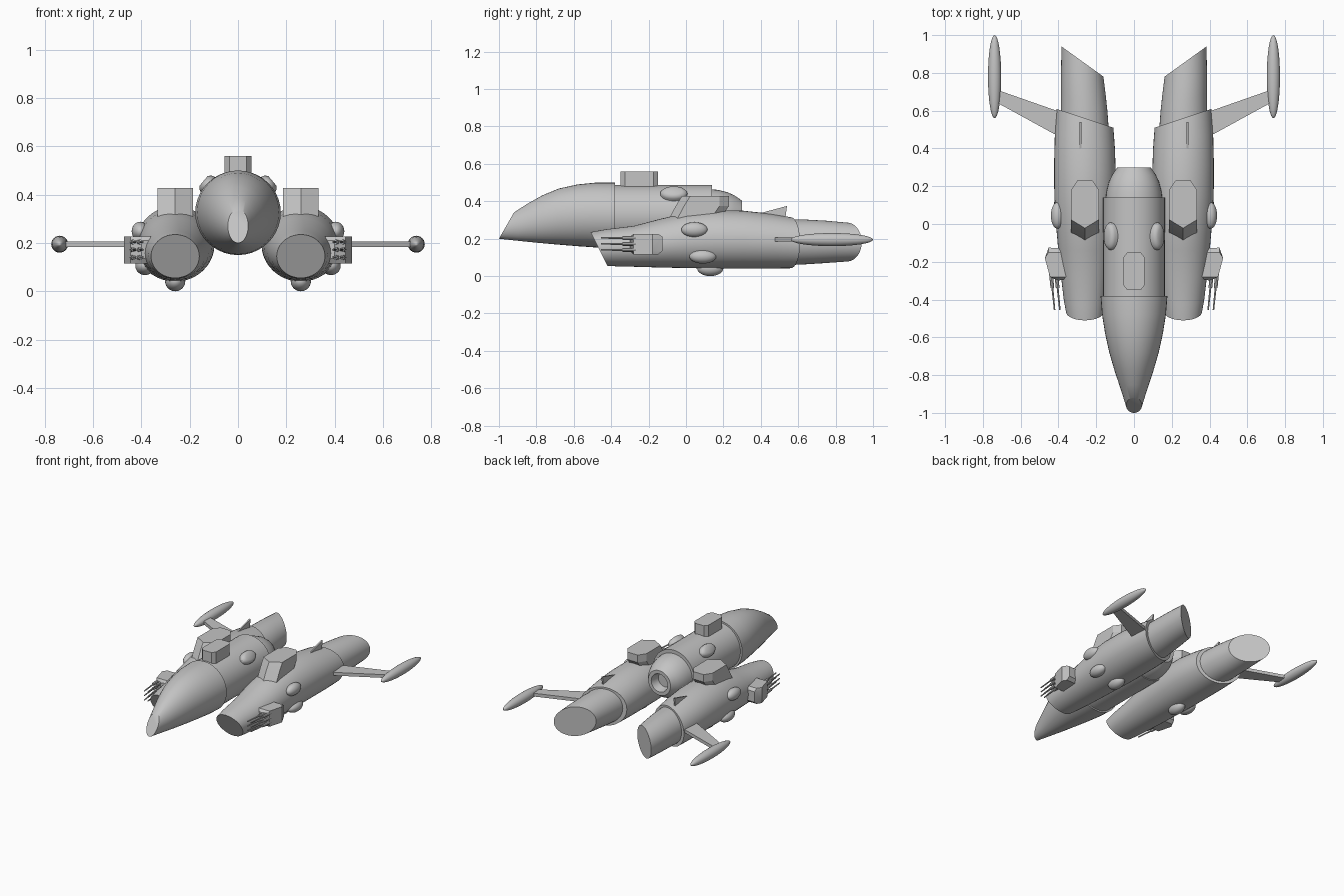
import bpy, bmesh, math
from mathutils import Vector, Matrix

old = bpy.data.objects.get("Cube")
if old:
    bpy.data.objects.remove(old)

GREY = (0.55, 0.55, 0.55, 1)
hull = bpy.data.materials.new("hull_grey")
hull.use_nodes = True
hull.diffuse_color = GREY
hull.node_tree.nodes["Principled BSDF"].inputs["Base Color"].default_value = GREY


def finish(name, bm, mirror=False, angle=35):
    """Turn a bmesh into a shaded object, optionally mirrored across x."""
    bmesh.ops.recalc_face_normals(bm, faces=bm.faces)
    mesh = bpy.data.meshes.new(name)
    bm.to_mesh(mesh)
    bm.free()
    mesh.materials.append(hull)
    ob = bpy.data.objects.new(name, mesh)
    bpy.context.collection.objects.link(ob)
    bpy.ops.object.select_all(action='DESELECT')
    ob.select_set(True)
    bpy.context.view_layer.objects.active = ob
    bpy.ops.object.shade_smooth_by_angle(angle=math.radians(angle))
    if mirror:
        ob.modifiers.new("Mirror", 'MIRROR').use_mirror_merge = False
    return ob


def add_loft(bm, rings):
    """Skin a list of equal point rings and cap both ends."""
    loops = [[bm.verts.new(p) for p in r] for r in rings]
    n = len(loops[0])
    for a, b in zip(loops, loops[1:]):
        for i in range(n):
            j = (i + 1) % n
            bm.faces.new((a[i], a[j], b[j], b[i]))
    bm.faces.new(loops[0])
    bm.faces.new(loops[-1])


def loft(name, rings, mirror=False, angle=35):
    bm = bmesh.new()
    add_loft(bm, rings)
    return finish(name, bm, mirror, angle)


def oval(y, cx, z0, z1, rx, lean_x=0, lean_z=0, n=40):
    """Elliptical section across y; the leans tilt its plane."""
    cz, rz = (z0 + z1) / 2, (z1 - z0) / 2
    pts = []
    for i in range(n):
        a = math.tau * i / n
        dx, dz = rx * math.cos(a), rz * math.sin(a)
        pts.append((cx + dx, y + lean_x * dx + lean_z * dz, cz + dz))
    return pts


def ellipsoid(name, centre, radii):
    bm = bmesh.new()
    bmesh.ops.create_uvsphere(bm, u_segments=24, v_segments=16, radius=1)
    bm.transform(Matrix.Translation(centre) @ Matrix.Diagonal((*radii, 1))
                 @ Matrix.Rotation(math.pi / 2, 4, 'X'))
    return finish(name, bm, True)


def slab(points, axis, low, high):
    """Two flat rings: a polygon pushed along one axis."""
    rings = []
    for h in (low, high):
        ring = []
        for p in points:
            q = list(p)
            q.insert(axis, h)
            ring.append(q)
        rings.append(ring)
    return rings


# Central hull: nose with slanted tip, straight body, hollow tail
loft("nose", [
    oval(-0.96, 0, 0.20, 0.34, 0.042, lean_z=0.57),
    oval(-0.88, 0, 0.19, 0.385, 0.068, lean_z=0.3),
    oval(-0.78, 0, 0.178, 0.432, 0.102, lean_z=0.1),
    oval(-0.68, 0, 0.168, 0.468, 0.131),
    oval(-0.58, 0, 0.16, 0.49, 0.153),
    oval(-0.48, 0, 0.153, 0.5, 0.169),
    oval(-0.38, 0, 0.15, 0.5, 0.177)])
loft("body", [oval(-0.39, 0, 0.16, 0.488, 0.163),
              oval(0.14, 0, 0.16, 0.488, 0.163)])
loft("tail", [oval(y, 0, 0.315 - r, 0.315 + r, r) for y, r in (
    (0.12, 0.15), (0.17, 0.146), (0.22, 0.134), (0.26, 0.116),
    (0.3, 0.088), (0.3, 0.064), (0.24, 0.05))])

# Engine pods with slanted intake and angled rear rim
POD = 0.26
loft("engine_pod", [
    oval(-0.465, POD, 0.055, 0.235, 0.1, lean_z=-0.5),
    oval(-0.40, POD, 0.052, 0.25, 0.112, lean_z=-0.3),
    oval(-0.28, POD, 0.05, 0.268, 0.126),
    oval(-0.14, POD, 0.046, 0.305, 0.141),
    oval(0.0, POD, 0.043, 0.338, 0.153),
    oval(0.15, POD, 0.04, 0.353, 0.162),
    oval(0.3, POD, 0.04, 0.35, 0.163, lean_x=0.1),
    oval(0.44, POD, 0.04, 0.335, 0.159, lean_x=0.25),
    oval(0.56, POD, 0.042, 0.315, 0.151, lean_x=0.33)], True)
loft("exhaust", [
    oval(0.53, POD, 0.058, 0.304, 0.127, lean_x=0.33),
    oval(0.64, POD + 0.003, 0.063, 0.302, 0.123, lean_x=0.4),
    oval(0.75, POD + 0.008, 0.07, 0.296, 0.118, lean_x=0.55),
    oval(0.86, POD + 0.013, 0.078, 0.286, 0.111, lean_x=0.72)], True)


# Pod turrets: pointed prow, chamfered rear, tucked base
def turret_ring(z, prow, back):
    half = [(0, prow), (0.074, prow + 0.045), (0.074, back - 0.05), (0.04, back)]
    pts = half + [(-x, y) for x, y in reversed(half[1:])]
    return [(POD + x, y, z) for x, y in pts]


loft("pod_turret", [turret_ring(0.29, -0.1, 0.17), turret_ring(0.375, -0.055, 0.23),
                    turret_ring(0.428, -0.022, 0.23)], True, 20)

# Dorsal box with chamfered corners
corner = [(0.055, 0.075), (0.035, 0.1)]
outline = corner + [(-x, y) for x, y in reversed(corner)]
outline += [(-x, -y) for x, y in outline]
loft("dorsal_box", slab([(x, y - 0.25) for x, y in outline], 2, 0.45, 0.56), angle=20)

# Shoulder blisters on the body, flattened and tilted outward
blister = bmesh.new()
add_loft(blister, [[(0.042 * k * math.cos(a), 0.072 * k * math.sin(a), h)
                    for a in (math.tau * i / 28 for i in range(28))]
                   for h, k in ((-0.03, 1), (0.012, 1), (0.024, 0.88), (0.032, 0.6))])
blister.transform(Matrix.Translation((0.118, -0.065, 0.436))
                  @ Matrix.Rotation(math.radians(50), 4, 'Y'))
finish("shoulder_blister", blister, True)

# Pod blisters
ellipsoid("upper_pod_blister", (0.405, 0.045, 0.248), (0.035, 0.07, 0.04))
ellipsoid("lower_pod_blister", (0.385, 0.09, 0.105), (0.04, 0.072, 0.038))
ellipsoid("belly_blister", (POD, 0.13, 0.042), (0.042, 0.07, 0.042))

# Side gun housing and its six stepped barrels
housing = [(0.36, -0.29), (0.40, -0.3), (0.445, -0.28), (0.472, -0.18),
           (0.452, -0.125), (0.36, -0.13)]
inner = [(x, max(min(y, -0.15), -0.28)) for x, y in housing]
lower, upper = slab(housing, 2, 0.135, 0.21)
bottom, top = slab(inner, 2, 0.115, 0.226)
loft("gun_housing", [bottom, lower, upper, top], True, 20)
barrels = bmesh.new()
for x in (0.408, 0.436):
    for z in (0.14, 0.172, 0.204):
        add_loft(barrels, [oval(y, x + (y + 0.3) * 0.1, z - r, z + r, r, n=8)
                           for y, r in ((-0.25, 0.01), (-0.34, 0.01),
                                        (-0.34, 0.005), (-0.455, 0.004))])
finish("gun_barrels", barrels, True)

# Swept wings with tip floats
wing = [(0.3, 0.52), (0.42, 0.475), (0.73, 0.645), (0.73, 0.712), (0.41, 0.6), (0.3, 0.56)]
loft("wing", slab(wing, 2, 0.184, 0.207), True)
ellipsoid("wing_tip_float", (0.738, 0.78, 0.195), (0.035, 0.22, 0.035))

# Small fins on the pods
loft("pod_fin", slab([(0.39, 0.335), (0.54, 0.375), (0.53, 0.3), (0.4, 0.3)],
                     0, 0.279, 0.289), True)
